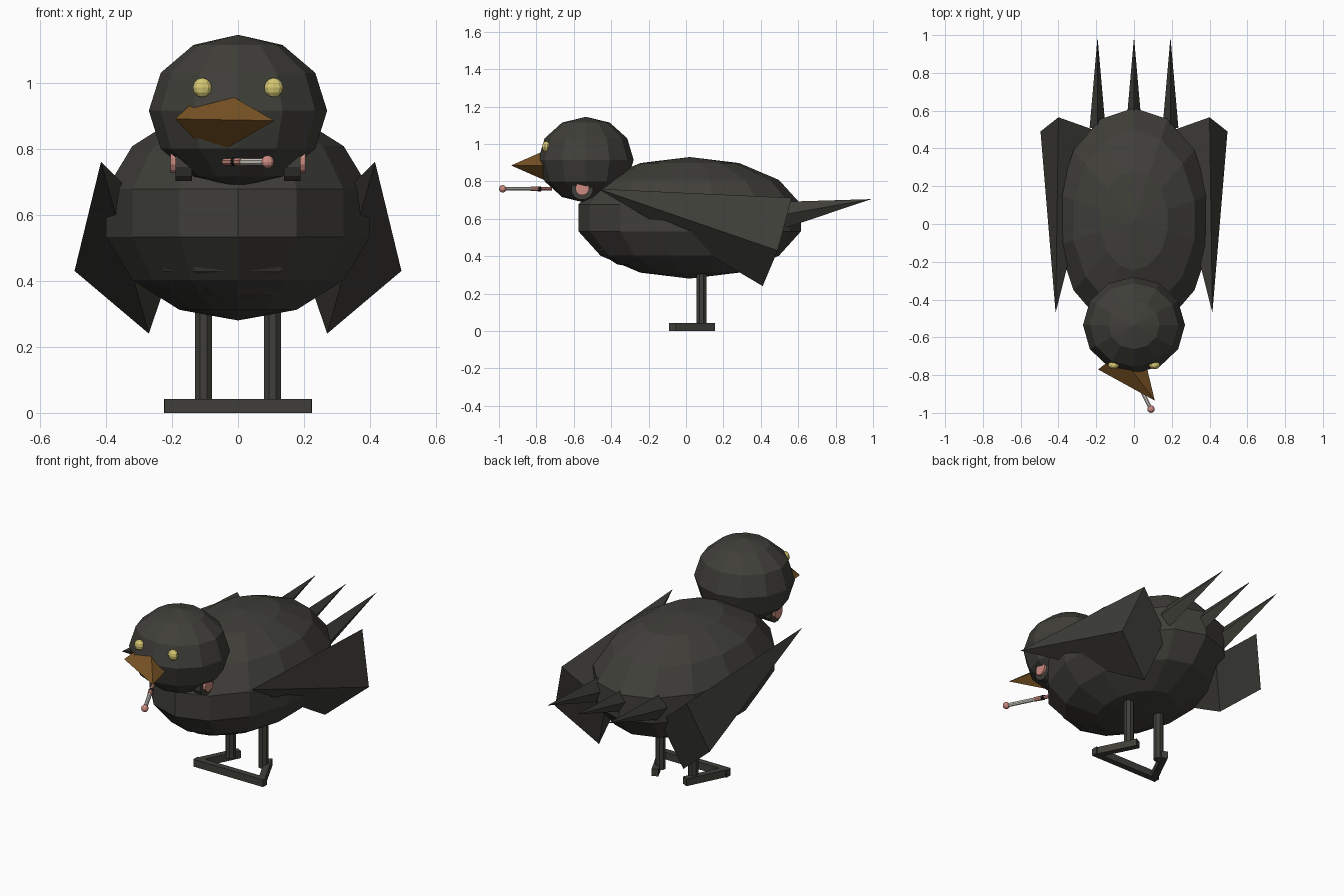
import bpy, bmesh, math
from mathutils import Vector

if "Cube" in bpy.data.objects:
    bpy.data.objects.remove(bpy.data.objects["Cube"])


def mat(name, r, g, b):
    m = bpy.data.materials.new(name)
    m.diffuse_color = (r, g, b, 1)
    m.use_nodes = True
    m.node_tree.nodes["Principled BSDF"].inputs["Base Color"].default_value = m.diffuse_color
    return m


PLUMAGE = mat("dark plumage", 0.05, 0.049, 0.041)
BEAK = mat("brown beak", 0.19, 0.088, 0.018)
YELLOW = mat("yellow eye", 0.66, 0.57, 0.17)
PINK = mat("pink", 0.60, 0.26, 0.22)
WHITE = mat("off white", 0.68, 0.66, 0.60)
BLACK = mat("black", 0.012, 0.012, 0.012)


def make(name, verts, faces, material):
    me = bpy.data.meshes.new(name)
    me.from_pydata([tuple(v) for v in verts], [], faces)
    bm = bmesh.new()
    bm.from_mesh(me)
    bmesh.ops.recalc_face_normals(bm, faces=bm.faces)
    bm.to_mesh(me)
    bm.free()
    me.materials.append(material)
    ob = bpy.data.objects.new(name, me)
    bpy.context.collection.objects.link(ob)
    return ob


def ball(name, c, r, segs, rings, material):
    """Flat-faced ellipsoid with a column of vertices facing -y."""
    verts = [(c[0], c[1], c[2] + r[2])]
    for i in range(1, rings):
        t = math.pi * i / rings
        for j in range(segs):
            p = 2 * math.pi * j / segs
            verts.append((c[0] + r[0] * math.sin(t) * math.sin(p),
                          c[1] - r[1] * math.sin(t) * math.cos(p),
                          c[2] + r[2] * math.cos(t)))
    verts.append((c[0], c[1], c[2] - r[2]))
    last, faces = len(verts) - 1, []
    for j in range(segs):
        k = (j + 1) % segs
        faces.append((0, 1 + j, 1 + k))
        b = 1 + (rings - 2) * segs
        faces.append((last, b + k, b + j))
        for i in range(rings - 2):
            a = 1 + i * segs
            faces.append((a + j, a + segs + j, a + segs + k, a + k))
    return make(name, verts, faces, material)


def spike(name, base, tip, material):
    """Four-sided pyramid."""
    return make(name, list(base) + [tip],
                [(0, 1, 2, 3), (0, 1, 4), (1, 2, 4), (2, 3, 4), (3, 0, 4)], material)


def rod(name, a, b, r, sides, material):
    a, b = Vector(a), Vector(b)
    q = (b - a).to_track_quat('Z', 'Y')
    ring = [q @ Vector((r * math.cos(2 * math.pi * (i + .5) / sides),
                        r * math.sin(2 * math.pi * (i + .5) / sides), 0)) for i in range(sides)]
    verts = [a + v for v in ring] + [b + v for v in ring]
    faces = [tuple(range(sides)), tuple(range(sides, 2 * sides))]
    faces += [(i, (i + 1) % sides, (i + 1) % sides + sides, i + sides) for i in range(sides)]
    return make(name, verts, faces, material)


def bar(name, a, b, w, h, material):
    """Box lying on the ground between two xy points."""
    a, b = Vector(a), Vector(b)
    d = (b - a).normalized() * w / 2
    n = Vector((-d.y, d.x))
    pts = [a + n, a - n, b - n, b + n]
    verts = [(p.x, p.y, z) for z in (0, h) for p in pts]
    faces = [(0, 1, 2, 3), (4, 5, 6, 7)] + [(i, (i + 1) % 4, (i + 1) % 4 + 4, i + 4) for i in range(4)]
    return make(name, verts, faces, material)


# Body, breast and head
ball("body", (0, 0.02, 0.605), (0.42, 0.61, 0.325), 14, 7, PLUMAGE)
ball("breast", (0, -0.22, 0.53), (0.30, 0.30, 0.20), 12, 6, PLUMAGE)
ball("head", (0, -0.535, 0.915), (0.27, 0.255, 0.23), 12, 6, PLUMAGE)

# Beak, turned to one side
spike("beak", [(-0.19, -0.77, 0.89), (-0.08, -0.685, 0.995), (0.03, -0.60, 0.885),
               (-0.08, -0.685, 0.775)], (0.11, -0.935, 0.885), BEAK)

# Thin stick with bands and a round end
start, end = Vector((-0.04, -0.72, 0.76)), Vector((0.09, -0.98, 0.76))
for name, t0, t1, r, m in (("stick_root", 0, 0.22, 0.011, PINK), ("stick_band", 0.22, 0.28, 0.014, BLACK),
                           ("stick_collar", 0.28, 0.42, 0.013, PINK), ("stick_shaft", 0.42, 1, 0.011, WHITE)):
    rod(name, start.lerp(end, t0), start.lerp(end, t1), r, 8, m)
ball("stick_end", end, (0.02, 0.02, 0.02), 10, 6, PINK)

for s, side in ((-1, "left"), (1, "right")):
    # Eyes and cheek discs
    ball(side + "_eye", (s * 0.108, -0.747, 0.985), (0.03, 0.022, 0.03), 10, 6, YELLOW)
    rod(side + "_cheek_ring", (s * 0.14, -0.555, 0.76), (s * 0.19, -0.555, 0.76), 0.06, 12, PLUMAGE)
    rod(side + "_cheek_disc", (s * 0.18, -0.555, 0.762), (s * 0.205, -0.555, 0.762), 0.037, 12, PINK)
    # Wing
    spike(side + "_wing", [(s * 0.40, 0.565, 0.712), (s * 0.495, 0.49, 0.43),
                           (s * 0.27, 0.41, 0.24), (s * 0.175, 0.485, 0.52)],
          (s * 0.415, -0.47, 0.76), PLUMAGE)
    # Leg and splayed foot
    rod(side + "_leg", (s * 0.105, 0.083, 0.02), (s * 0.105, 0.083, 0.36), 0.028, 8, PLUMAGE)
    bar(side + "_foot", (s * 0.095, 0.147), (s * 0.208, -0.08), 0.036, 0.042, PLUMAGE)

# Bar joining the feet
bar("foot_crossbar", (-0.223, -0.072), (0.223, -0.072), 0.036, 0.042, PLUMAGE)

# Tail feathers
for i, x in enumerate((-0.193, 0, 0.193)):
    spike("tail_feather_%d" % (i + 1),
          [(x - 0.042, 0.51, 0.62), (x, 0.50, 0.69), (x + 0.042, 0.51, 0.62), (x, 0.53, 0.55)],
          (x, 0.99, 0.705), PLUMAGE)
